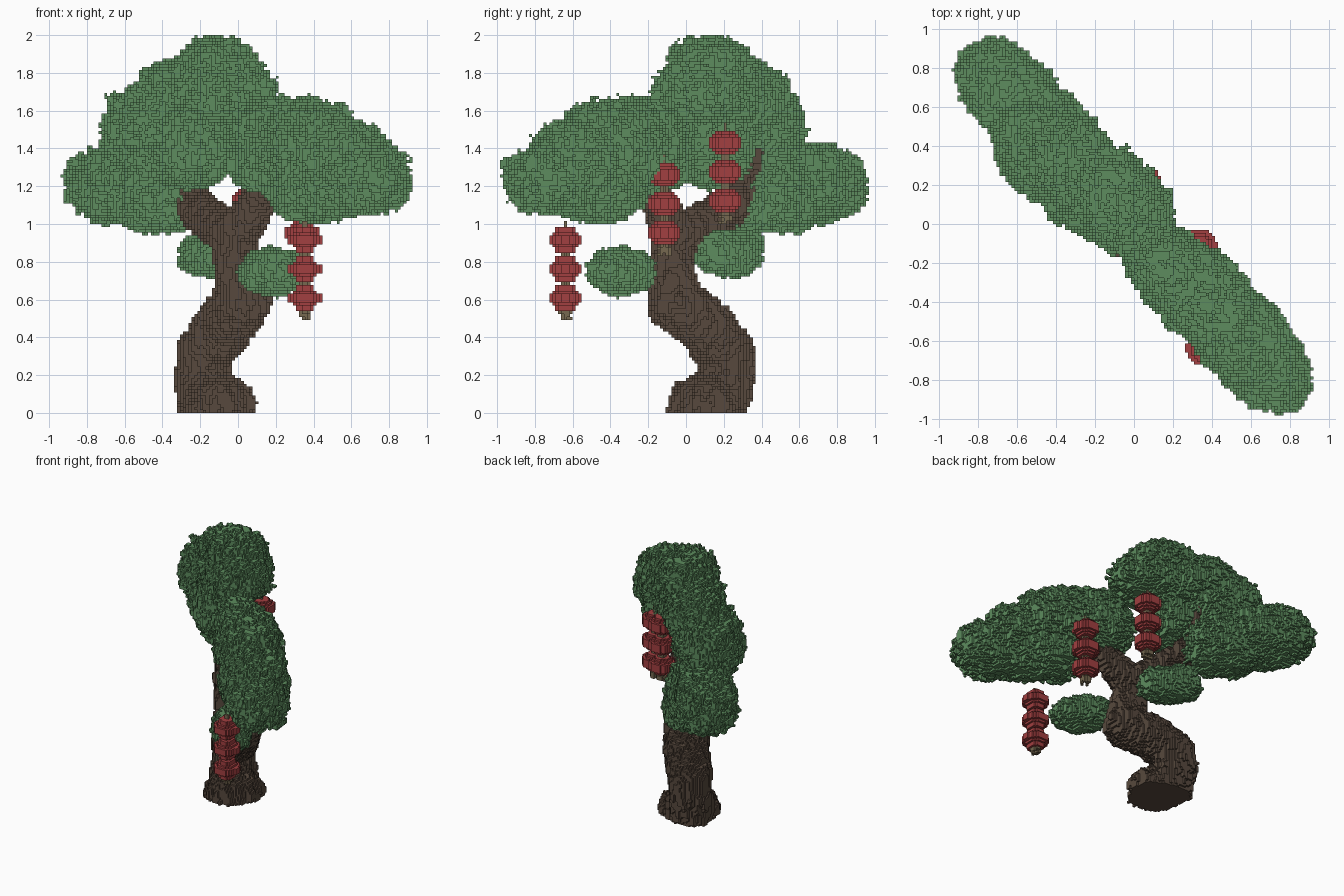
import bpy
import math
from mathutils import Vector, noise

if "Cube" in bpy.data.objects:
    bpy.data.objects.remove(bpy.data.objects["Cube"], do_unlink=True)

V = 2 / 130  # voxel edge


def material(name, rgb):
    m = bpy.data.materials.new(name)
    m.use_nodes = True
    m.diffuse_color = (*rgb, 1)
    m.node_tree.nodes["Principled BSDF"].inputs["Base Color"].default_value = (*rgb, 1)
    return m


leaf = material("leaf green", (0.109, 0.262, 0.112))
bark = material("bark brown", (0.095, 0.066, 0.047))
red = material("lantern red", (0.36, 0.05, 0.052))
straw = material("cord olive", (0.18, 0.14, 0.08))


def fill(cells, lo, hi, inside):
    """Add every voxel in the box whose centre passes the test."""
    spans = [range(math.floor(a / V), math.ceil(b / V)) for a, b in zip(lo, hi)]
    for i in spans[0]:
        for j in spans[1]:
            for k in spans[2]:
                if k >= 0 and (i, j, k) not in cells:
                    if inside(Vector((i + 0.5, j + 0.5, k + 0.5)) * V):
                        cells.add((i, j, k))


def build(name, cells, mat):
    """Make a mesh from the exposed sides of the voxels."""
    ids, verts, faces = {}, [], []

    def corner(c):
        if c not in ids:
            ids[c] = len(verts)
            verts.append([n * V for n in c])
        return ids[c]

    for cell in sorted(cells):
        for axis in range(3):
            for side in (0, 1):
                near = list(cell)
                near[axis] += 2 * side - 1
                if tuple(near) in cells:
                    continue
                quad = []
                for a, b in ((0, 0), (1, 0), (1, 1), (0, 1)):
                    c = list(cell)
                    c[axis] += side
                    c[(axis + 1) % 3] += a
                    c[(axis + 2) % 3] += b
                    quad.append(corner(tuple(c)))
                faces.append(quad if side else quad[::-1])
    mesh = bpy.data.meshes.new(name)
    mesh.from_pydata(verts, [], faces)
    mesh.materials.append(mat)
    obj = bpy.data.objects.new(name, mesh)
    bpy.context.collection.objects.link(obj)


def clump(cells, x, y, z, long, wide, up, down):
    """Ragged leaf mass, stretched along the diagonal of the crown."""
    c = Vector((x, y, z))
    reach = math.sqrt((long ** 2 + wide ** 2) / 2) + 0.05

    def inside(p):
        d = p - c
        s, t = (d.x - d.y) / math.sqrt(2), (d.x + d.y) / math.sqrt(2)
        h = d.z / (up if d.z > 0 else down)
        r = (abs(s / long) ** 2.2 + abs(t / wide) ** 2.2 + abs(h) ** 2.2) ** (1 / 2.2)
        if r < 0.75 or r > 1.25:
            return r < 1
        return r < 1 + 0.16 * noise.noise(p * 29) + 0.14 * noise.noise(p * 9)

    fill(cells, (x - reach, y - reach, z - down - 0.05),
         (x + reach, y + reach, min(z + up + 0.05, 2)), inside)


def limb(cells, points):
    """Tapered, grooved limb through (x, y, z, radius) points."""
    for p0, p1 in zip(points, points[1:]):
        a, b = Vector(p0[:3]), Vector(p1[:3])
        ab, big = b - a, max(p0[3], p1[3]) + 0.02

        def inside(p):
            t = min(1, max(0, (p - a).dot(ab) / ab.length_squared))
            d = (p - a - ab * t).length
            groove = 0.026 * noise.noise(Vector((p.x * 24, p.y * 24, p.z * 9)))
            return d < p0[3] + (p1[3] - p0[3]) * t + groove

        fill(cells, [min(u, w) - big for u, w in zip(a, b)],
             [max(u, w) + big for u, w in zip(a, b)], inside)


# Trunk: flared foot, S bend, then a fork
wood = set()
limb(wood, [(-0.12, 0.12, 0.02, 0.21), (-0.16, 0.17, 0.07, 0.165), (-0.19, 0.22, 0.2, 0.145),
            (-0.18, 0.21, 0.32, 0.145), (-0.08, 0.11, 0.45, 0.15), (0.02, -0.05, 0.58, 0.15),
            (0.01, -0.07, 0.7, 0.125), (-0.02, -0.06, 0.85, 0.11), (-0.03, -0.04, 0.95, 0.12)])
limb(wood, [(-0.02, -0.06, 0.93, 0.115), (0.09, -0.13, 1.09, 0.1), (0.2, -0.26, 1.28, 0.075)])
limb(wood, [(-0.06, 0.01, 0.96, 0.11), (-0.22, 0.23, 1.08, 0.105),
            (-0.27, 0.33, 1.18, 0.08), (-0.28, 0.38, 1.42, 0.04)])
build("trunk", wood, bark)

# Crown: left side, top, then right side
crown = set()
for spec in ((-0.63, 0.67, 1.2, 0.32, 0.21, 0.22, 0.19),
             (-0.42, 0.47, 1.12, 0.28, 0.2, 0.25, 0.17),
             (-0.46, 0.37, 1.48, 0.28, 0.22, 0.28, 0.22),
             (-0.24, 0.15, 1.38, 0.22, 0.2, 0.28, 0.19),
             (-0.28, 0.29, 1.66, 0.31, 0.21, 0.2, 0.18),
             (-0.11, 0.14, 1.68, 0.34, 0.23, 0.26, 0.15),
             (-0.11, 0.13, 1.8, 0.23, 0.21, 0.19, 0.2),
             (0.17, -0.2, 1.33, 0.25, 0.18, 0.26, 0.18),
             (0.19, -0.24, 1.47, 0.25, 0.18, 0.2, 0.2),
             (0.36, -0.38, 1.42, 0.33, 0.22, 0.24, 0.26),
             (0.52, -0.55, 1.33, 0.31, 0.22, 0.23, 0.24),
             (0.63, -0.68, 1.23, 0.32, 0.21, 0.2, 0.18),
             (0.43, -0.47, 1.18, 0.3, 0.2, 0.25, 0.17)):
    clump(crown, *spec)
build("crown", crown, leaf)

# Small leaf clumps low on the trunk
for name, spec in (("low_clump_front", (0.18, -0.34, 0.74, 0.21, 0.13, 0.13, 0.12)),
                   ("low_clump_back", (-0.13, 0.23, 0.84, 0.22, 0.13, 0.13, 0.12))):
    cells = set()
    clump(cells, *spec)
    build(name, cells, leaf)

# Three strings of three lanterns
for n, (x, y, top) in enumerate(((0.354, -0.638, 0.915), (0.338, -0.115, 1.262),
                                 (0.054, 0.208, 1.431))):
    shells, cord = set(), set()
    for level in range(3):
        z = top - 10 * V * level

        def lantern(p):
            h = abs(p.z - z)
            r = 0.087 if h < 0.03 else 0.068 if h < 0.045 else 0.052
            return h < 0.062 and math.hypot(p.x - x, p.y - y) < r

        fill(shells, (x - 0.1, y - 0.1, z - 0.08), (x + 0.1, y + 0.1, z + 0.08), lantern)

    def strand(p):
        r = math.hypot(p.x - x, p.y - y)
        tail = top - 20 * V - p.z  # depth below the lowest lantern's centre
        if tail > 0.07:
            return r < 0.035 and (tail < 0.09 or noise.noise(p * 40) > 0)
        return r < (0.026 if p.z < top else 0.014)

    fill(cord, (x - 0.04, y - 0.04, top - 0.42), (x + 0.04, y + 0.04, top + 0.1), strand)
    build(f"lanterns_{n + 1}", shells, red)
    build(f"lantern_cord_{n + 1}", cord - shells, straw)
